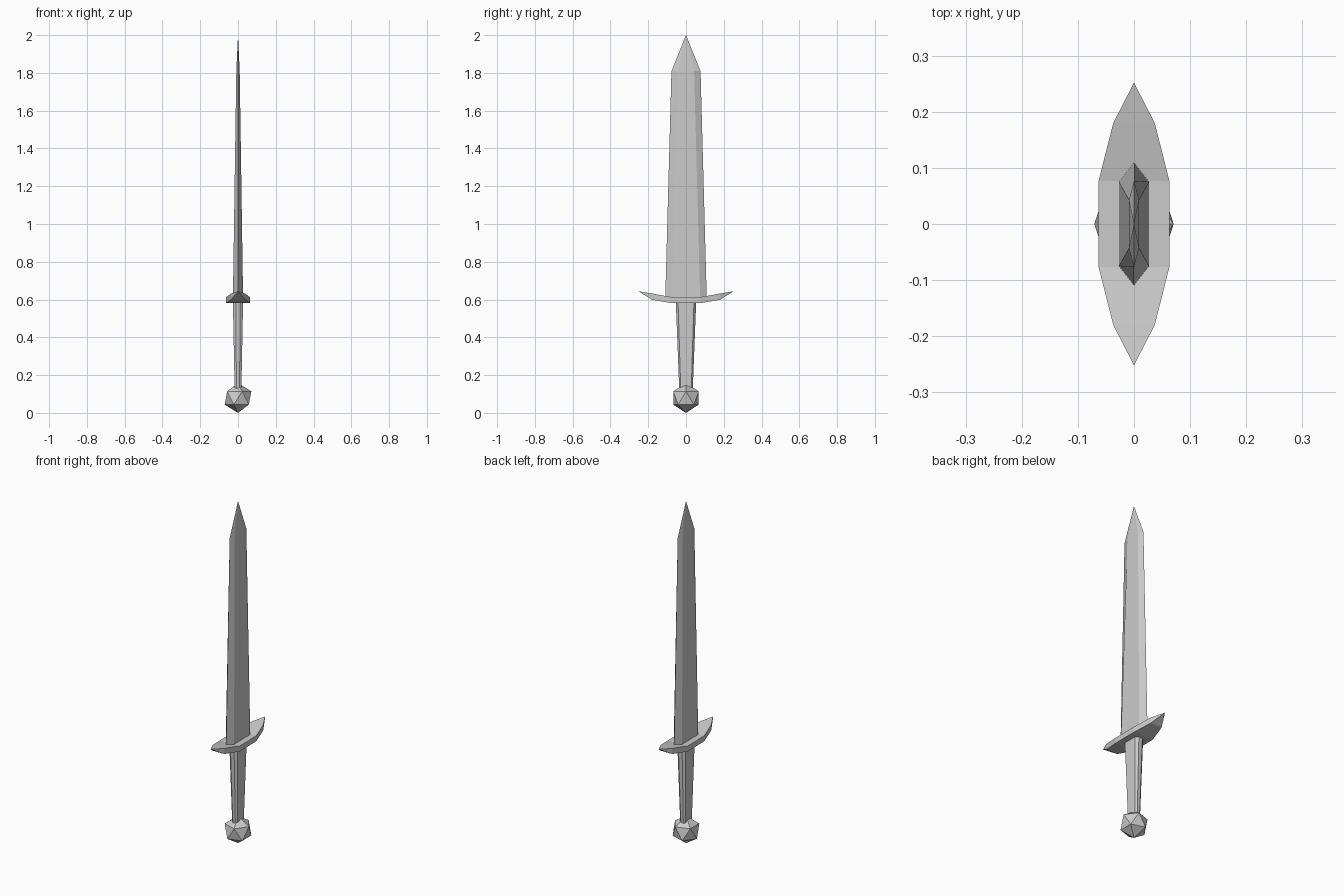
import bpy
import bmesh

if "Cube" in bpy.data.objects:
    bpy.data.objects.remove(bpy.data.objects["Cube"])

grey = bpy.data.materials.new("steel grey")
grey.diffuse_color = (0.6, 0.6, 0.6, 1)
grey.use_nodes = True
grey.node_tree.nodes["Principled BSDF"].inputs["Base Color"].default_value = grey.diffuse_color


def finish(name, bm):
    bmesh.ops.recalc_face_normals(bm, faces=bm.faces)
    mesh = bpy.data.meshes.new(name)
    bm.to_mesh(mesh)
    bm.free()
    mesh.materials.append(grey)
    obj = bpy.data.objects.new(name, mesh)
    bpy.context.collection.objects.link(obj)
    return obj


def loft(name, rings, tip=None):
    """Skin a stack of equal-sized rings, capped flat or closed to a point."""
    bm = bmesh.new()
    loops = [[bm.verts.new(p) for p in ring] for ring in rings]
    n = len(loops[0])
    for a, b in zip(loops, loops[1:]):
        for i in range(n):
            j = (i + 1) % n
            bm.faces.new((a[i], a[j], b[j], b[i]))
    bm.faces.new(loops[0][::-1])
    if tip:
        t = bm.verts.new(tip)
        for i in range(n):
            bm.faces.new((loops[-1][i], loops[-1][(i + 1) % n], t))
    else:
        bm.faces.new(loops[-1])
    return finish(name, bm)


def blade_ring(x, flat, edge, z):
    return [(0, -edge, z), (x, -flat, z), (x, flat, z),
            (0, edge, z), (-x, flat, z), (-x, -flat, z)]


def grip_ring(x, y, x_in, y_in, z):
    return [(x_in, -y, z), (x, -y_in, z), (x, y_in, z), (x_in, y, z),
            (-x_in, y, z), (-x, y_in, z), (-x, -y_in, z), (-x_in, -y, z)]


# Blade: bevelled hexagonal section tapering to a point
loft("blade", [blade_ring(0.027, 0.075, 0.11, 0.60),
               blade_ring(0.009, 0.043, 0.077, 1.81)], (0, 0, 2.0))

# Grip: bevelled bar narrowing towards the pommel
loft("grip", [grip_ring(0.018, 0.036, 0.008, 0.028, 0.13),
              grip_ring(0.027, 0.054, 0.012, 0.042, 0.59)])

# Guard: boat-shaped crossguard with upswept points
bm = bmesh.new()
stations = [(-0.18, 0.037, 0.599, 0.632), (-0.077, 0.063, 0.581, 0.613),
            (0.077, 0.063, 0.581, 0.613), (0.18, 0.037, 0.599, 0.632)]
sections = [[bm.verts.new(p) for p in ((-w, y, lo), (w, y, lo), (w, y, hi), (-w, y, hi))]
            for y, w, lo, hi in stations]
for a, b in zip(sections, sections[1:]):
    for i in range(4):
        j = (i + 1) % 4
        bm.faces.new((a[i], a[j], b[j], b[i]))
for y, ring in ((-0.252, sections[0]), (0.252, sections[-1])):
    point = bm.verts.new((0, y, 0.644))
    for i in range(4):
        bm.faces.new((ring[i], ring[(i + 1) % 4], point))
finish("guard", bm)

# Pommel: twenty-sided ball
bm = bmesh.new()
bmesh.ops.create_icosphere(bm, subdivisions=1, radius=0.079)
bmesh.ops.translate(bm, verts=bm.verts, vec=(0, 0, 0.079))
finish("pommel", bm)
